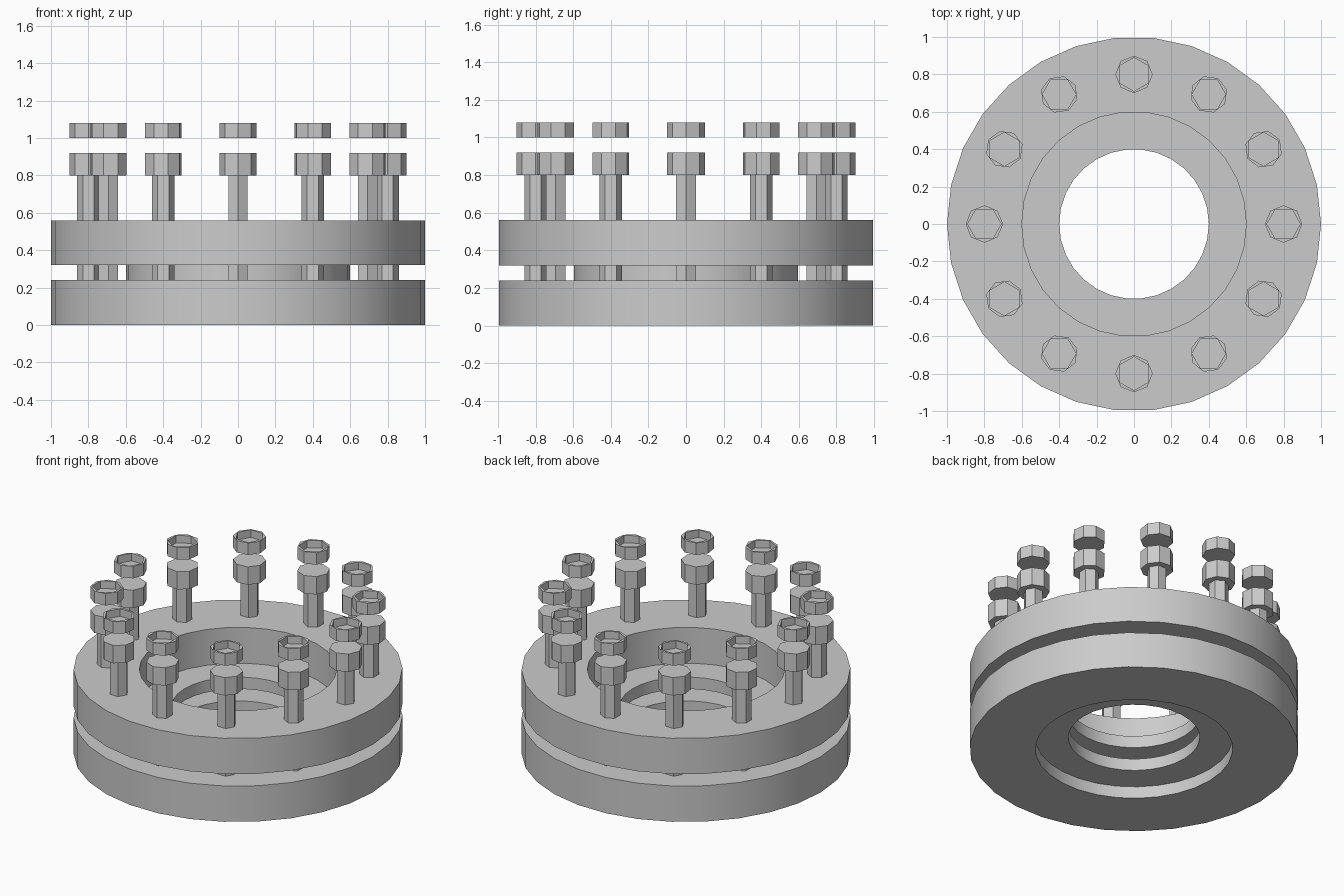
import bpy
import bmesh
from math import cos, sin, tau, radians

BOLT_COUNT = 12
BOLT_CIRCLE = 0.8

cube = bpy.data.objects.get("Cube")
if cube:
    bpy.data.objects.remove(cube, do_unlink=True)

steel = bpy.data.materials.new("steel_grey")
steel.use_nodes = True
steel.diffuse_color = (0.6, 0.6, 0.6, 1)
steel.node_tree.nodes["Principled BSDF"].inputs["Base Color"].default_value = (0.6, 0.6, 0.6, 1)


def loop(bm, radius, z, sides):
    """Regular polygon of vertices with its first corner on +x."""
    return [bm.verts.new((radius * cos(tau * i / sides), radius * sin(tau * i / sides), z))
            for i in range(sides)]


def bridge(bm, a, b):
    n = len(a)
    for i in range(n):
        j = (i + 1) % n
        bm.faces.new((a[i], a[j], b[j], b[i]))


def finish(bm, name):
    bmesh.ops.recalc_face_normals(bm, faces=bm.faces)
    mesh = bpy.data.meshes.new(name)
    bm.to_mesh(mesh)
    bm.free()
    mesh.materials.append(steel)
    obj = bpy.data.objects.new(name, mesh)
    bpy.context.collection.objects.link(obj)
    return obj


def ring(name, outer, inner, z0, z1, sides=30):
    bm = bmesh.new()
    loops = [loop(bm, r, z, sides)
             for r, z in ((outer, z0), (outer, z1), (inner, z1), (inner, z0))]
    for k in range(4):
        bridge(bm, loops[k], loops[(k + 1) % 4])
    obj = finish(bm, name)
    bpy.ops.object.select_all(action='DESELECT')
    bpy.context.view_layer.objects.active = obj
    obj.select_set(True)
    bpy.ops.object.shade_smooth_by_angle(angle=radians(30))
    return obj


def prism(name, radius, z0, z1, sides):
    bm = bmesh.new()
    low, high = loop(bm, radius, z0, sides), loop(bm, radius, z1, sides)
    bridge(bm, low, high)
    bm.faces.new(low)
    bm.faces.new(high)
    return finish(bm, name)


def socket_nut(name, radius, z0, z1, socket_radius, floor_z):
    """Eight-sided nut with a six-sided blind socket in its top."""
    bm = bmesh.new()
    low, high = loop(bm, radius, z0, 8), loop(bm, radius, z1, 8)
    bridge(bm, low, high)
    bm.faces.new(low)
    rim, floor = loop(bm, socket_radius, z1, 6), loop(bm, socket_radius, floor_z, 6)
    bridge(bm, rim, floor)
    bm.faces.new(floor)
    # Top rim, split along the axis both outlines share
    bm.faces.new(high[:5] + rim[3::-1])
    bm.faces.new(high[4:] + [high[0], rim[0]] + rim[:2:-1])
    return finish(bm, name)


# Flanges and the sealing rings in their bores
ring("lower_flange", 1.0, 0.6, 0.0, 0.24)
ring("upper_flange", 1.0, 0.6, 0.32, 0.56)
ring("lower_seal", 0.6, 0.4, 0.08, 0.16)
ring("middle_seal", 0.6, 0.4, 0.24, 0.32)

# Bolts, each turned to face outward
for i in range(BOLT_COUNT):
    angle = tau * i / BOLT_COUNT
    parts = (prism(f"bolt_shank_{i + 1}", 0.06, 0.12, 0.8, 6),
             prism(f"bolt_head_{i + 1}", 0.1, 0.8, 0.92, 8),
             socket_nut(f"nut_{i + 1}", 0.1, 1.0, 1.08, 0.09, 1.03))
    for part in parts:
        part.location = (BOLT_CIRCLE * cos(angle), BOLT_CIRCLE * sin(angle), 0)
        part.rotation_euler.z = angle
